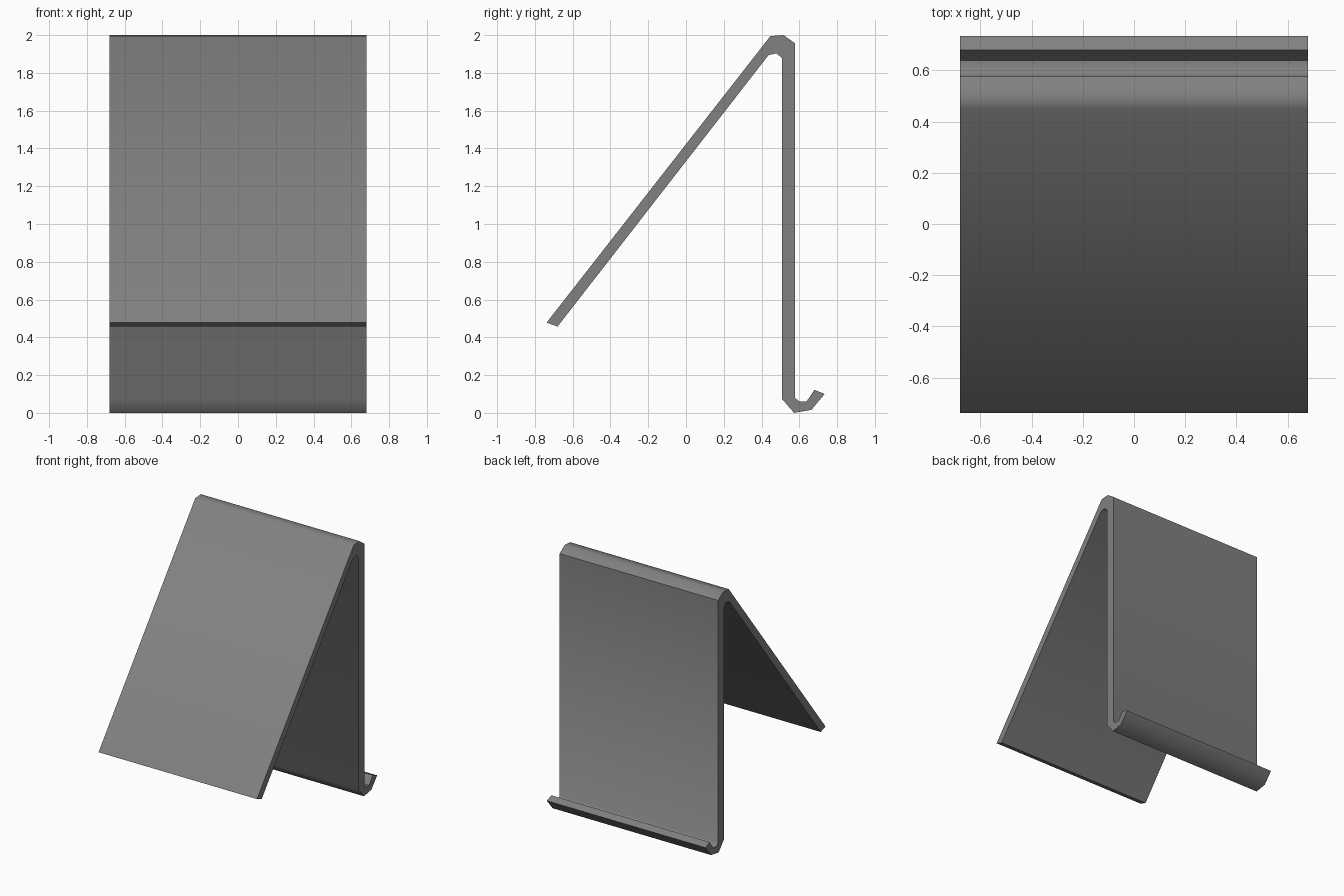
import bpy, bmesh, math

if "Cube" in bpy.data.objects:
    bpy.data.objects.remove(bpy.data.objects["Cube"])

HALF_WIDTH = 0.68

# Side profile (y, z): sloping leg, top bend, upright plate, hooked lip
outline = [
    (-0.738, 0.478), (0.447, 1.995), (0.516, 2.0), (0.577, 1.957),
    (0.577, 0.08), (0.60, 0.06), (0.638, 0.06), (0.68, 0.122),
    (0.734, 0.10), (0.664, 0.016), (0.572, 0.0), (0.508, 0.074),
    (0.508, 1.878), (0.479, 1.904), (0.437, 1.894), (-0.68, 0.457),
]

# Extrude the bent sheet across the width
bm = bmesh.new()
left = bm.faces.new([bm.verts.new((-HALF_WIDTH, y, z)) for y, z in outline])
ext = bmesh.ops.extrude_face_region(bm, geom=[left], use_keep_orig=True)
moved = [v for v in ext["geom"] if isinstance(v, bmesh.types.BMVert)]
bmesh.ops.translate(bm, verts=moved, vec=(2 * HALF_WIDTH, 0, 0))
bmesh.ops.recalc_face_normals(bm, faces=bm.faces)

mesh = bpy.data.meshes.new("bent_sheet_stand")
bm.to_mesh(mesh)
bm.free()
stand = bpy.data.objects.new("bent_sheet_stand", mesh)
bpy.context.collection.objects.link(stand)

# Single grey colour
grey = bpy.data.materials.new("mid_grey")
grey.diffuse_color = (0.22, 0.22, 0.22, 1)
grey.use_nodes = True
grey.node_tree.nodes["Principled BSDF"].inputs["Base Color"].default_value = grey.diffuse_color
mesh.materials.append(grey)

# Smooth bends, sharp edges
bpy.context.view_layer.objects.active = stand
stand.select_set(True)
bpy.ops.object.shade_smooth_by_angle(angle=math.radians(50))
